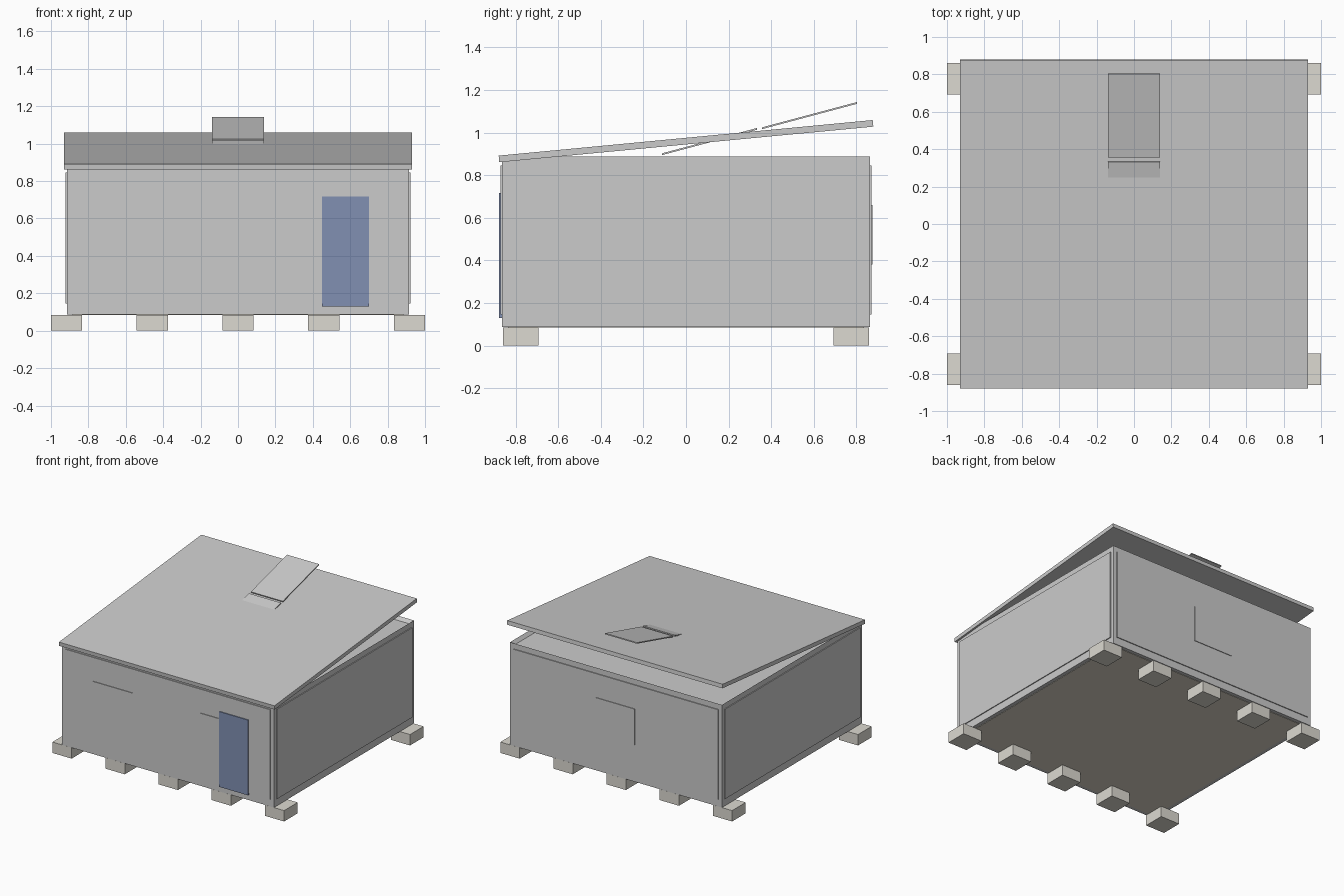
import bpy, bmesh, math

if "Cube" in bpy.data.objects:
    bpy.data.objects.remove(bpy.data.objects["Cube"])


def material(name, rgb):
    m = bpy.data.materials.new(name)
    m.diffuse_color = (*rgb, 1)
    m.use_nodes = True
    m.node_tree.nodes["Principled BSDF"].inputs["Base Color"].default_value = m.diffuse_color
    return m


def box(name, x, y, z, mat=None, tilt=0.0):
    """Box from (min, max) ranges, optionally tilted about x through its centre."""
    bpy.ops.mesh.primitive_cube_add(
        size=1, location=(sum(x) / 2, sum(y) / 2, sum(z) / 2), rotation=(tilt, 0, 0))
    ob = bpy.context.object
    ob.name = name
    ob.scale = (x[1] - x[0], y[1] - y[0], z[1] - z[0])
    if mat:
        ob.data.materials.append(mat)
    return ob


def sloped_slab(name, half_w, start, end, thick):
    """Slab whose side profile centreline runs from start (y, z) to end (y, z)."""
    dy, dz = end[0] - start[0], end[1] - start[1]
    length = math.hypot(dy, dz)
    cy, cz = (start[0] + end[0]) / 2, (start[1] + end[1]) / 2
    return box(name, (-half_w, half_w), (cy - length / 2, cy + length / 2),
               (cz - thick / 2, cz + thick / 2), tilt=math.atan2(dz, dy))


concrete = material("warm_grey", (0.72, 0.70, 0.64))
timber = material("floor_brown", (0.72, 0.68, 0.58))
blue = material("door_blue", (0.22, 0.28, 0.45))

# foundation blocks: two rows of five
for row, y0 in (("front", -0.86), ("back", 0.693)):
    for i in range(5):
        cx = -0.917 + i * 0.4585
        box(f"{row}_block_{i + 1}", (cx - 0.083, cx + 0.083), (y0, y0 + 0.167),
            (0, 0.085), concrete)

# wall frame, with the ceiling set down inside a raised rim
frame = box("wall_frame", (-0.915, 0.915), (-0.863, 0.863), (0.087, 0.888))
bpy.ops.object.transform_apply(location=True, rotation=True, scale=True)
bm = bmesh.new()
bm.from_mesh(frame.data)
top = max(bm.faces, key=lambda f: f.calc_center_median().z)
bmesh.ops.inset_region(bm, faces=[top], thickness=0.03)
for v in top.verts:
    v.co.z -= 0.025
bm.to_mesh(frame.data)
bm.free()

# floor deck
box("floor_deck", (-0.885, 0.885), (-0.835, 0.835), (0.084, 0.1), timber)

# cladding panels standing slightly proud of the frame
for s, side in ((-1, "left"), (1, "right")):
    box(f"{side}_wall_panel", sorted((s * 0.9, s * 0.922)), (-0.835, 0.835), (0.145, 0.845))
for s, side in ((-1, "front"), (1, "back")):
    box(f"{side}_wall_panel", (-0.885, 0.885), sorted((s * 0.85, s * 0.870)), (0.145, 0.845))

# windows
for name, cx, s in (("front_left_window", -0.47, -1), ("front_right_window", 0.46, -1),
                    ("back_window", 0.0, 1)):
    box(name, (cx - 0.17, cx + 0.17), sorted((s * 0.86, s * 0.875)), (0.38, 0.66))

# door
box("door", (0.45, 0.70), (-0.877, -0.855), (0.13, 0.717), blue)

# sloping roof and its two skylight flaps
sloped_slab("roof", 0.93, (-0.878, 0.876), (0.878, 1.043), 0.031)
sloped_slab("lower_roof_flap", 0.138, (-0.113, 0.898), (0.333, 1.017), 0.008)
sloped_slab("upper_roof_flap", 0.138, (0.357, 1.02), (0.803, 1.139), 0.008)
